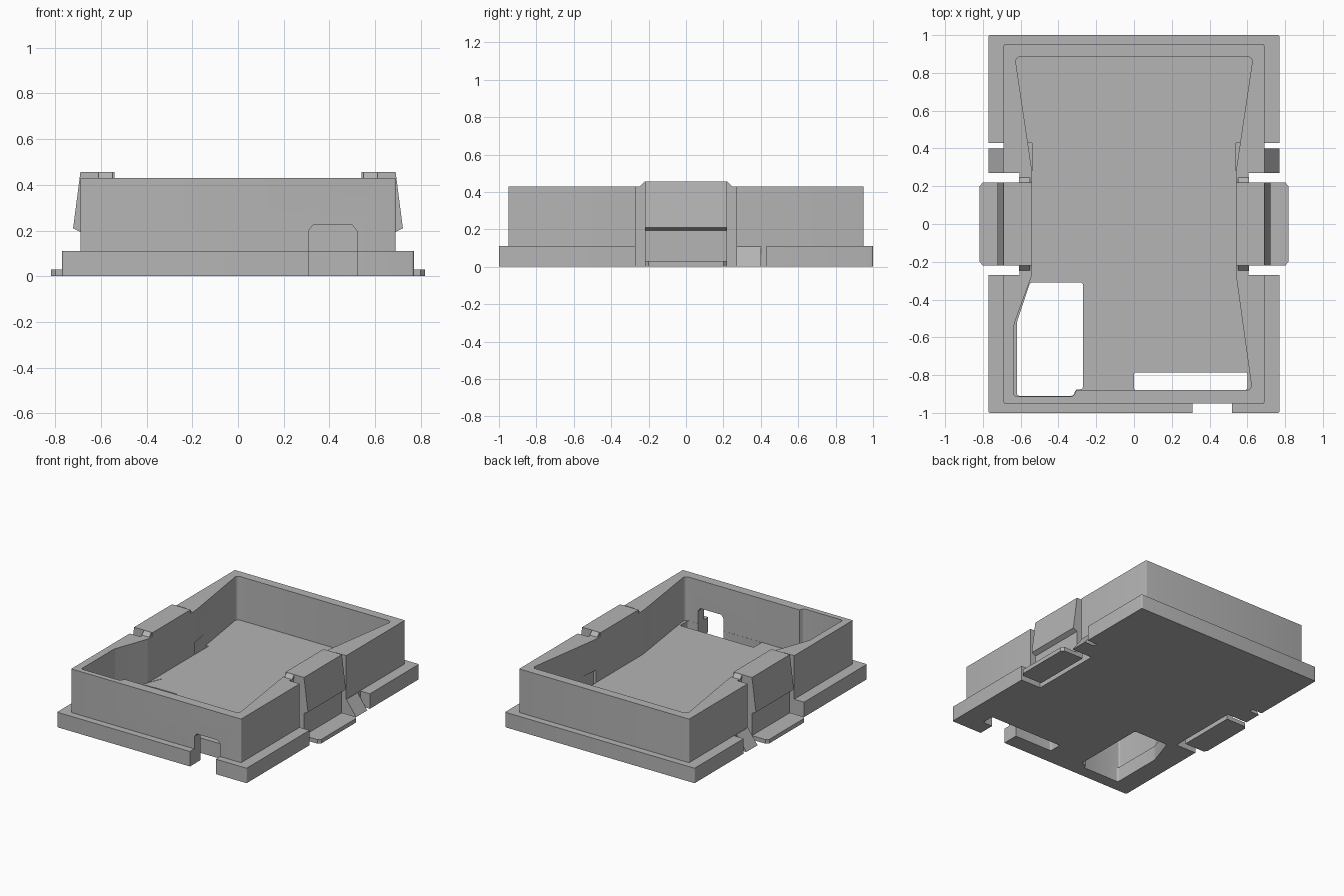
import bpy, bmesh
from mathutils import Vector

cube = bpy.data.objects.get("Cube")
if cube:
    bpy.data.objects.remove(cube, do_unlink=True)

grey = bpy.data.materials.new("plain_grey")
grey.use_nodes = True
GREY = (0.46, 0.46, 0.46, 1)
grey.diffuse_color = GREY
grey.node_tree.nodes["Principled BSDF"].inputs["Base Color"].default_value = GREY


def prism(name, pts, lo, hi, axis="z", round_off=0.0):
    """Extrude a 2D outline along an axis, optionally rounding its long edges."""
    place = {"z": lambda a, b, t: (a, b, t),
             "y": lambda a, b, t: (a, t, b),
             "x": lambda a, b, t: (t, a, b)}[axis]
    bm = bmesh.new()
    low = [bm.verts.new(place(a, b, lo)) for a, b in pts]
    high = [bm.verts.new(place(a, b, hi)) for a, b in pts]
    bm.faces.new(low)
    bm.faces.new(high)
    sides = []
    for i in range(len(pts)):
        j = (i + 1) % len(pts)
        bm.faces.new((low[i], low[j], high[j], high[i]))
        sides.append(bm.edges.get((low[i], high[i])))
    bmesh.ops.recalc_face_normals(bm, faces=bm.faces[:])
    if round_off:
        bmesh.ops.bevel(bm, geom=sides, offset=round_off, segments=4,
                        profile=0.5, affect="EDGES")
    mesh = bpy.data.meshes.new(name)
    bm.to_mesh(mesh)
    bm.free()
    mesh.materials.append(grey)
    obj = bpy.data.objects.new(name, mesh)
    bpy.context.collection.objects.link(obj)
    return obj


def rect(x0, x1, y0, y1):
    return [(x0, y0), (x1, y0), (x1, y1), (x0, y1)]


def combine(target, tool, operation="DIFFERENCE"):
    """Apply a boolean and throw the tool away."""
    mod = target.modifiers.new("combine", "BOOLEAN")
    mod.operation = operation
    mod.solver = "EXACT"
    mod.object = tool
    bpy.context.view_layer.objects.active = target
    bpy.ops.object.modifier_apply(modifier=mod.name)
    bpy.data.objects.remove(tool, do_unlink=True)


def smooth(obj):
    bpy.ops.object.select_all(action="DESELECT")
    obj.select_set(True)
    bpy.context.view_layer.objects.active = obj
    bpy.ops.object.shade_smooth_by_angle(angle=0.5)


FLOOR, RIM = 0.11, 0.43

# Tray: base flange joined with the raised box
tray = prism("tray", rect(-.77, .77, -1, 1), 0, FLOOR, round_off=.01)
combine(tray, prism("box", rect(-.69, .69, -.95, .95), .04, RIM, round_off=.006), "UNION")

# Cavity that narrows at the middle of both side walls
cavity = [(.63, .885), (-.63, .885), (-.54, .28), (-.54, -.27),
          (-.625, -.88), (.625, -.88), (.54, -.27), (.54, .28)]
combine(tray, prism("cavity_cut", cavity, FLOOR, 1, round_off=.03))

# Widened front corner and the opening through its floor
scoop = [(-.5, -.17), (-.54, -.27), (-.635, -.53), (-.635, -.912), (-.32, -.912), (-.3, -.87)]
combine(tray, prism("scoop_cut", scoop, FLOOR - .002, 1, round_off=.012))
opening = [(-.55, -.31), (-.27, -.31), (-.27, -.875), (-.31, -.875),
           (-.32, -.91), (-.62, -.91), (-.62, -.52)]
combine(tray, prism("opening_cut", opening, -1, .2, round_off=.014))

# Front cable notch and floor slot
combine(tray, prism("slot_cut", rect(0, .6, -.879, -.785), -1, .2, round_off=.012))
combine(tray, prism("notch_cut", [(.31, -.2), (.52, -.2), (.52, .2), (.5, .225),
                                  (.33, .225), (.31, .2)], -1.2, -.82, "y"))

for s, side in ((1, "left"), (-1, "right")):
    def flip(pts):
        return [(s * a, b) for a, b in pts]

    # Recess for the clip, ramp and slit in the flange, pocket in the inner wall
    combine(tray, prism("recess_cut", flip(rect(.605, 1, -.27, .27)), -1, 1))
    combine(tray, prism("ramp_cut", flip([(.692, .109), (.692, .2), (.9, .2), (.9, -.02),
                                          (.785, -.02)]), .2, .412, "y"))
    combine(tray, prism("slit_cut", flip(rect(.692, .9, .4, .43)), -1, .2))
    combine(tray, prism("pocket_cut", flip(rect(.54, .562, .272, .43)), .05, .2))

    # Spring clip with a hook and a finger lip
    clip = prism(side + "_clip", flip([
        (.54, .425), (.54, .457), (.69, .457), (.722, .21), (.69, .193), (.69, .01),
        (.64, .01), (.64, .40), (.60, .40), (.60, .425)]), -.22, .22, "y")
    lip = prism(side + "_clip_lip", flip([
        (.64, -.22), (.80, -.22), (.818, -.20), (.818, .20), (.80, .22), (.64, .22)]), 0, .03)
    bridge = prism(side + "_clip_bridge", [(-.25, .425), (-.22, .456), (.22, .456), (.25, .425)],
                   *sorted((s * .55, s * .61)), "x")

smooth(tray)
